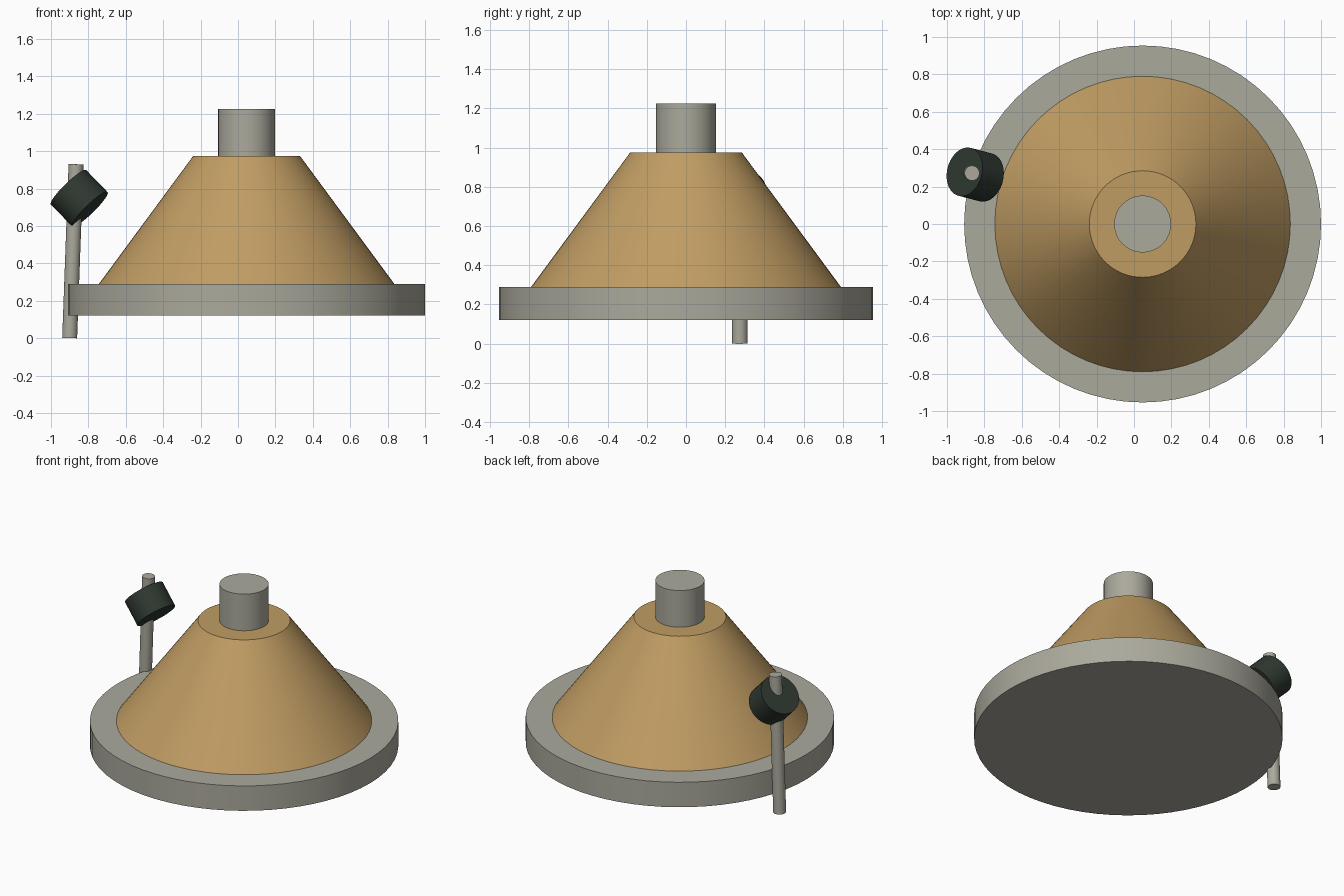
import bpy
import math
from mathutils import Vector

default = bpy.data.objects.get("Cube")
if default:
    bpy.data.objects.remove(default, do_unlink=True)


def material(name, rgb):
    mat = bpy.data.materials.new(name)
    mat.use_nodes = True
    colour = (*rgb, 1.0)
    mat.diffuse_color = colour
    mat.node_tree.nodes["Principled BSDF"].inputs["Base Color"].default_value = colour
    return mat


GREY = material("warm grey metal", (0.41, 0.40, 0.335))
TAN = material("tan brass", (0.53, 0.335, 0.125))
DARK = material("dark green rubber", (0.028, 0.040, 0.030))


def frustum(name, start, end, r_start, r_end, mat, sides=64):
    """Round solid running from start to end, capped at both ends."""
    start, end = Vector(start), Vector(end)
    axis = end - start
    bpy.ops.mesh.primitive_cone_add(
        vertices=sides, radius1=r_start, radius2=r_end, depth=axis.length,
        location=(start + end) / 2,
        rotation=axis.to_track_quat("Z", "Y").to_euler())
    obj = bpy.context.object
    obj.name = name
    obj.data.materials.append(mat)
    bpy.ops.object.shade_smooth_by_angle(angle=math.radians(30))
    return obj


# Main body, stacked on one vertical axis
CX = 0.046
frustum("base_disc", (CX, 0, 0.12), (CX, 0, 0.29), 0.954, 0.954, GREY)
frustum("cone_body", (CX, 0, 0.29), (CX, 0, 0.975), 0.79, 0.285, TAN)
frustum("top_stem", (CX, 0, 0.975), (CX, 0, 1.225), 0.152, 0.152, GREY)

# Slightly leaning side rod
frustum("side_rod", (-0.90, 0.275, 0.001), (-0.866, 0.272, 0.93), 0.04, 0.04, GREY, 32)

# Tilted knob threaded on the rod
centre = Vector((-0.849, 0.264, 0.748))
half = Vector((-0.685, 0.18, 0.705)).normalized() * 0.083
frustum("rod_knob", centre - half, centre + half, 0.132, 0.132, DARK, 48)
